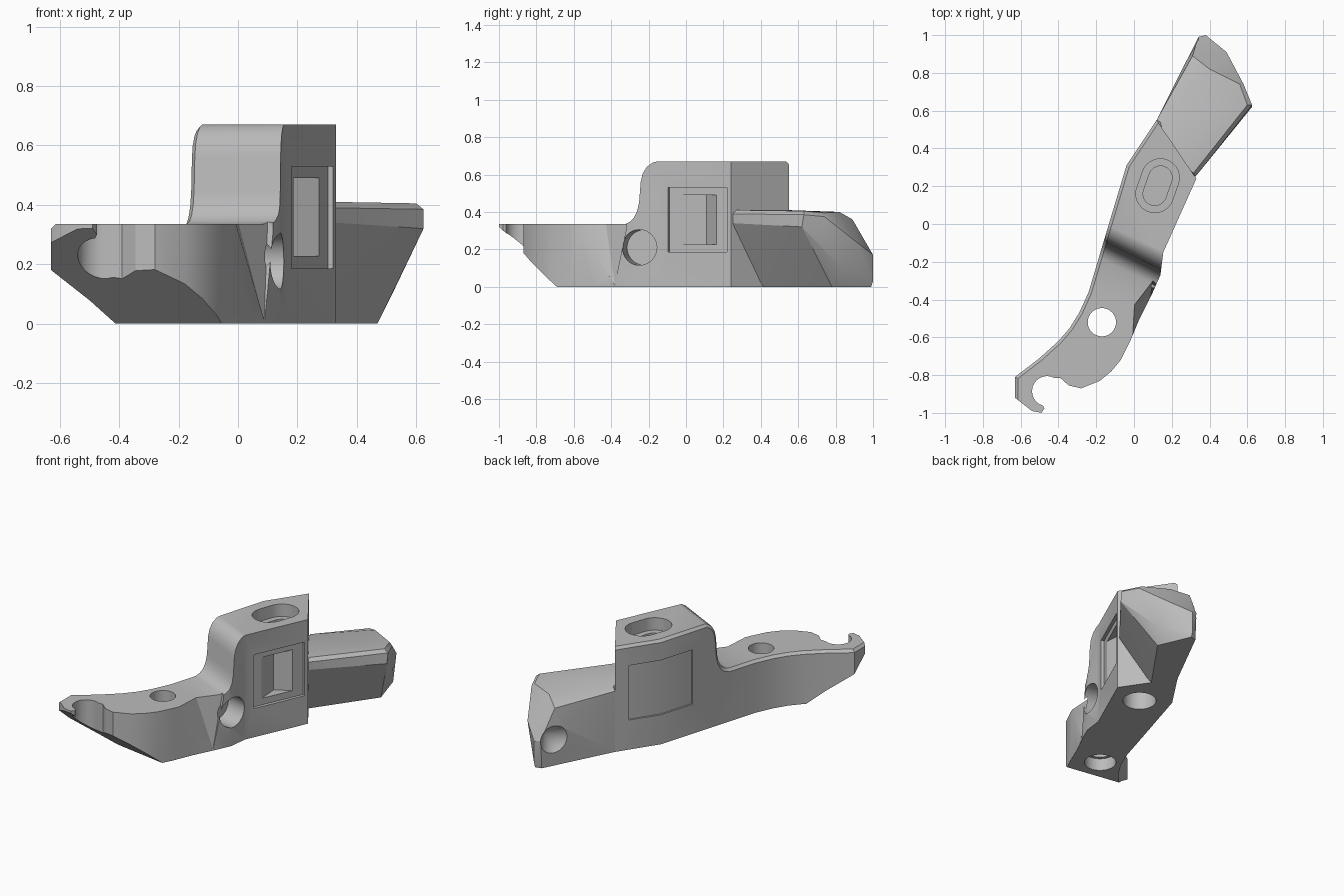
import bpy
import bmesh
import math
from mathutils import Vector

default = bpy.data.objects.get("Cube")
if default:
    bpy.data.objects.remove(default, do_unlink=True)

grey = bpy.data.materials.new("plain_grey")
grey.use_nodes = True
grey.diffuse_color = (0.5, 0.5, 0.5, 1)
grey.node_tree.nodes["Principled BSDF"].inputs["Base Color"].default_value = (0.5, 0.5, 0.5, 1)


def make(name, bm):
    bmesh.ops.recalc_face_normals(bm, faces=bm.faces[:])
    mesh = bpy.data.meshes.new(name)
    bm.to_mesh(mesh)
    bm.free()
    obj = bpy.data.objects.new(name, mesh)
    bpy.context.collection.objects.link(obj)
    return obj


def prism(name, points, offset):
    """Solid swept from a flat outline along an offset."""
    bm = bmesh.new()
    low = [bm.verts.new(p) for p in points]
    high = [bm.verts.new(Vector(p) + Vector(offset)) for p in points]
    bm.faces.new(low)
    bm.faces.new(high)
    for i in range(len(low)):
        j = (i + 1) % len(low)
        bm.faces.new((low[i], low[j], high[j], high[i]))
    return make(name, bm)


def hull(name, points):
    """Convex solid around points."""
    bm = bmesh.new()
    for p in points:
        bm.verts.new(p)
    bmesh.ops.convex_hull(bm, input=bm.verts[:])
    loose = [v for v in bm.verts if not v.link_faces]
    bmesh.ops.delete(bm, geom=loose, context='VERTS')
    bmesh.ops.dissolve_limit(bm, angle_limit=0.01, verts=bm.verts[:], edges=bm.edges[:])
    return make(name, bm)


def ring(center, radius, axis=(0, 0, 1), sides=32):
    turn = Vector(axis).to_track_quat('Z', 'Y')
    return [Vector(center) + turn @ Vector((radius * math.cos(a), radius * math.sin(a), 0))
            for a in (math.tau * i / sides for i in range(sides))]


def cut(target, cutter):
    """Subtract a cutter and discard it."""
    cutter.hide_render = True
    mod = target.modifiers.new("cut", 'BOOLEAN')
    mod.operation = 'DIFFERENCE'
    mod.solver = 'EXACT'
    mod.object = cutter
    bpy.context.view_layer.objects.active = target
    bpy.ops.object.modifier_apply(modifier=mod.name)
    bpy.data.objects.remove(cutter, do_unlink=True)


# Body: plan outline with an open hook at the front end
hook_arc = [(-0.46 + 0.08 * math.cos(math.radians(a)), -0.885 + 0.08 * math.sin(math.radians(a)))
            for a in range(255, 50, -15)]
outline = [(-0.63, -0.81), (-0.63, -0.92), (-0.54, -0.99), (-0.49, -1), (-0.475, -0.978)]
outline += hook_arc
outline += [(-0.39, -0.815), (-0.345, -0.855), (-0.28, -0.87), (-0.18, -0.83), (-0.12, -0.78),
            (-0.07, -0.72), (-0.02, -0.62), (0.03, -0.5), (0.1, -0.36), (0.14, -0.27),
            (0.155, -0.15), (0.33, 0.24), (0.12, 0.55), (-0.04, 0.31), (-0.16, -0.09),
            (-0.24, -0.36), (-0.29, -0.47), (-0.34, -0.55), (-0.4, -0.62), (-0.5, -0.71)]
body = prism("body", [(x, y, 0) for x, y in outline], (0, 0, 0.67))

# Low front arm and rounded step up to the block
along, across = Vector((0.45, 0.89, 0)), Vector((0.89, -0.45, 0))
step = [(-1.6, 0.335), (-0.245, 0.335), (-0.215, 0.345), (-0.19, 0.365), (-0.171, 0.4),
        (-0.16, 0.45), (-0.152, 0.56), (-0.142, 0.605), (-0.12, 0.642), (-0.09, 0.664),
        (-0.05, 0.675), (-0.05, 1), (-1.6, 1)]
cut(body, prism("step_cutter", [along * s - across + Vector((0, 0, z)) for s, z in step], across * 2))

# Sloping underside below the hook
slope = []
for x in (-0.8, 0.3):
    for y in (-1.2, -0.45):
        slope += [(x, y, -0.14 * (x + 0.42) - 0.84 * (y + 0.63)), (x, y, -0.5)]
cut(body, hull("slope_cutter", slope))

# Narrow chamfer along the upper back edge
bm = bmesh.new()
bm.from_mesh(body.data)
bm.normal_update()
back = Vector((-0.91, 0.42, 0))


def is_back(face):
    return face.normal.dot(back) > 0.5 and abs(face.normal.z) < 0.1


rim = [e for e in bm.edges if len(e.link_faces) == 2
       and min(v.co.z for v in e.verts) > 0.3
       and sum(is_back(f) for f in e.link_faces) == 1
       and abs(e.verts[0].co.z - e.verts[1].co.z) < 0.2
       and all(is_back(f) or f.normal.z > 0.05 for f in e.link_faces)]
if rim:
    bmesh.ops.bevel(bm, geom=rim, offset=0.016, offset_type='OFFSET', segments=1,
                    profile=0.5, affect='EDGES', clamp_overlap=False)
bm.to_mesh(body.data)
bm.free()

# Wedge relief on the outer side of the front arm
cut(body, hull("wedge_cutter", [(-0.01, -0.6, 0.345), (0, -0.43, 0.345), (0.1, -0.3, 0.345),
                                (0.088, -0.38, 0.01), (0.3, -0.5, 0.345), (0.3, -0.5, 0.01)]))

# Vertical holes: front screw hole with counterbore, blind hole under the block
cut(body, hull("screw_cutter", ring((-0.17, -0.52, -0.1), 0.075) + ring((-0.17, -0.52, 0.5), 0.075)))
cut(body, hull("counterbore_cutter", ring((-0.17, -0.52, -0.1), 0.095) + ring((-0.17, -0.52, 0.08), 0.095)))
cut(body, hull("blind_cutter", ring((0.125, 0.2, -0.1), 0.1) + ring((0.125, 0.2, 0.14), 0.1)))

# Stepped slot in the block top
for radius, floor in ((0.1, 0.59), (0.062, 0.53)):
    slot = []
    for x, y in ((0.11, 0.16), (0.14, 0.245)):
        slot += ring((x, y, floor), radius) + ring((x, y, 0.8), radius)
    cut(body, hull("slot_cutter", slot))

# Framed window with a wedge pocket on the block face
face_dir, face_out = Vector((0.41, 0.912, 0)), Vector((0.912, -0.41, 0))


def on_face(t, depth, z):
    return Vector((0.155, -0.15, z)) + face_dir * t + face_out * depth


frame = [on_face(t, d, z) for t in (0.06, 0.405) for d in (-0.02, 0.1) for z in (0.185, 0.53)]
cut(body, hull("frame_cutter", frame))
pocket = [on_face(t, d, z) for z in (0.227, 0.49)
          for t, d in ((0.115, -0.015), (0.34, -0.015), (0.115, 0.05), (0.34, 0.05), (0.245, -0.085))]
cut(body, hull("pocket_cutter", pocket))

# Horizontal blind hole beside the block
axis = Vector((0.98, -0.2, 0))
mouth = Vector((0.14, -0.25, 0.21))
cut(body, hull("side_hole_cutter", ring(mouth + axis * 0.15, 0.095, axis) + ring(mouth - axis * 0.14, 0.095, axis)))

# Shallow bent panel on the back
panel = [(0.072, 0.478), (-0.04, 0.31), (-0.107, 0.086)]
panel_plan = [(x + 0.01, y - 0.005, 0.19) for x, y in panel]
panel_plan += [(x - 0.1, y + 0.05, 0.19) for x, y in reversed(panel)]
cut(body, prism("panel_cutter", panel_plan, (0, 0, 0.35)))

# Rear arm: faceted, undercut on the outer side
rear_arm = hull("rear_arm", [
    (0.18, 0.37, 0), (0.18, 0.37, 0.4),
    (0.12, 0.55, 0), (0.19, 0.45, 0), (0.47, 0.78, 0), (0.38, 0.99, 0), (0.34, 0.98, 0),
    (0.19, 0.45, 0.09), (0.515, 0.84, 0.09),
    (0.38, 1, 0.03), (0.38, 1, 0.17), (0.34, 0.99, 0.18), (0.49, 0.91, 0.24),
    (0.325, 0.25, 0.34), (0.625, 0.62, 0.32), (0.58, 0.74, 0.32),
    (0.325, 0.25, 0.39), (0.625, 0.63, 0.385), (0.58, 0.74, 0.375),
    (0.315, 0.27, 0.41), (0.6, 0.63, 0.405), (0.56, 0.74, 0.395),
    (0.4, 0.82, 0.4), (0.31, 0.89, 0.36), (0.12, 0.55, 0.39), (0.14, 0.54, 0.41)])

# Conical socket near the rear tip
tip_axis = Vector((-0.91, 0.42, 0))
socket = Vector((0.305, 0.915, 0.17))
cut(rear_arm, hull("socket_cutter", ring(socket + tip_axis * 0.03, 0.115, tip_axis)
                   + [socket - tip_axis * 0.09]))

# Finish
for obj in (body, rear_arm):
    obj.data.materials.clear()
    obj.data.materials.append(grey)
    for poly in obj.data.polygons:
        poly.material_index = 0
    bpy.ops.object.select_all(action='DESELECT')
    obj.select_set(True)
    bpy.context.view_layer.objects.active = obj
    bpy.ops.object.shade_smooth_by_angle(angle=math.radians(28))
